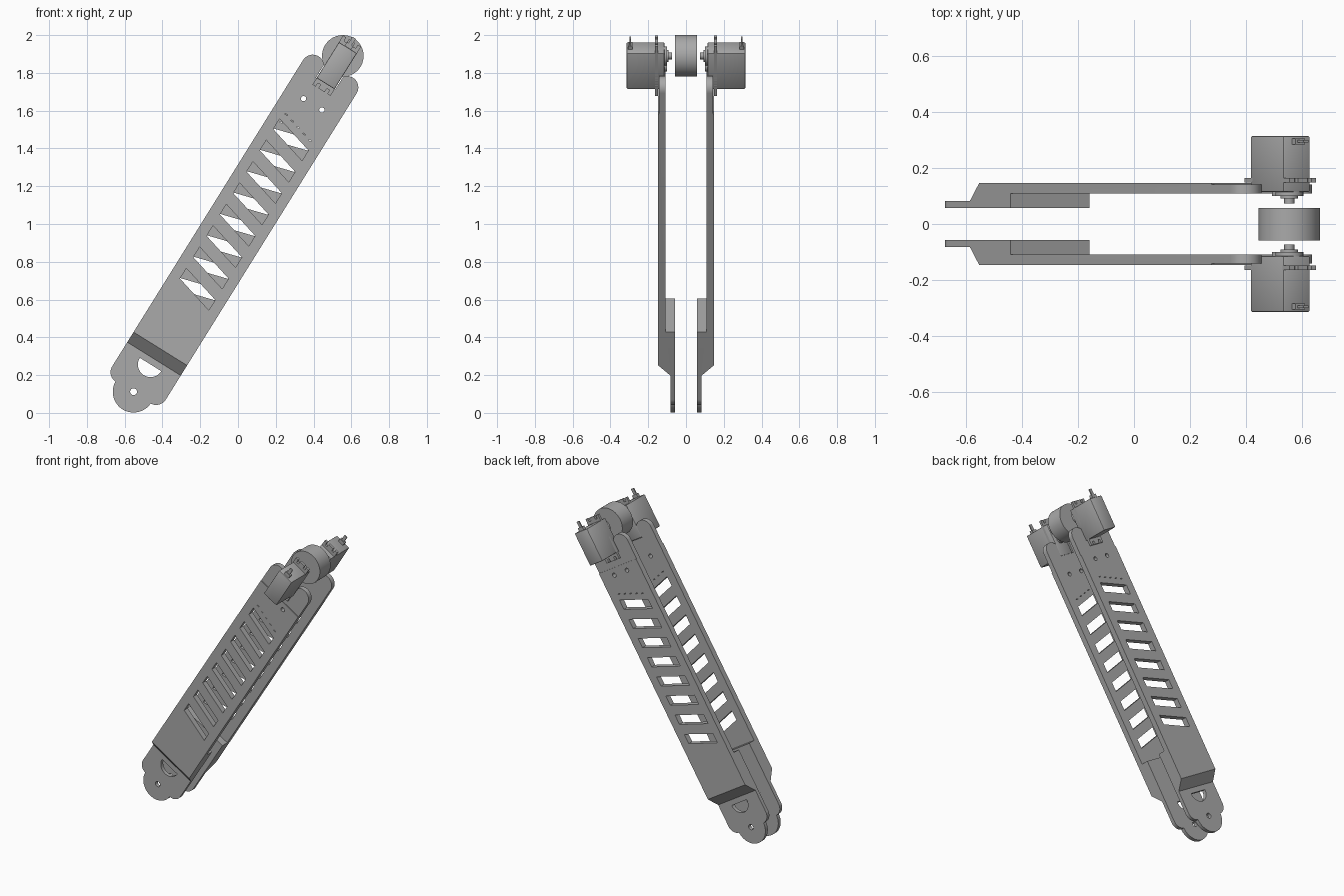
import bpy, bmesh, math
from mathutils import Matrix, Vector

if "Cube" in bpy.data.objects:
    bpy.data.objects.remove(bpy.data.objects["Cube"], do_unlink=True)

grey = bpy.data.materials.new("plain_grey")
grey.use_nodes = True
colour = (0.4, 0.4, 0.4, 1)
grey.diffuse_color = colour
grey.node_tree.nodes["Principled BSDF"].inputs["Base Color"].default_value = colour

# Arm frame: u along the arm from the lower pivot, w across it, d outward
LOW, HIGH = Vector((-0.553, 0, 0.112)), Vector((0.555, 0, 1.89))
U = (HIGH - LOW).normalized()
D = Vector((0, -1, 0))
W = D.cross(U)
LENGTH = (HIGH - LOW).length
HALF = 0.167


def frame(side):
    m = Matrix((U, W * side, D * side)).transposed().to_4x4()
    m.translation = LOW
    return m


def arc(cx, cy, r, start, end, n=16):
    steps = [math.radians(start + (end - start) * i / n) for i in range(n + 1)]
    return [(cx + r * math.cos(a), cy + r * math.sin(a)) for a in steps]


def circle(cx, cy, r, n=32):
    return arc(cx, cy, r, 0, 360, n)[:-1]


def rect(u0, u1, w0, w1):
    return [(u0, w0), (u1, w0), (u1, w1), (u0, w1)]


def prism(bm, points, lo, hi, across=False):
    """Extrude an outline along d, or a side profile across w."""
    def put(p, h):
        return (p[0], h, p[1]) if across else (p[0], p[1], h)
    a = [bm.verts.new(put(p, lo)) for p in points]
    b = [bm.verts.new(put(p, hi)) for p in points]
    bm.faces.new(a)
    bm.faces.new(b[::-1])
    for i in range(len(a)):
        j = (i + 1) % len(a)
        bm.faces.new((a[i], b[i], b[j], a[j]))


def make(name, *solids):
    bm = bmesh.new()
    for s in solids:
        prism(bm, *s)
    bmesh.ops.recalc_face_normals(bm, faces=bm.faces[:])
    mesh = bpy.data.meshes.new(name)
    bm.to_mesh(mesh)
    bm.free()
    mesh.materials.append(grey)
    ob = bpy.data.objects.new(name, mesh)
    bpy.context.scene.collection.objects.link(ob)
    return ob


def bake(ob):
    graph = bpy.context.evaluated_depsgraph_get()
    mesh = bpy.data.meshes.new_from_object(ob.evaluated_get(graph))
    ob.modifiers.clear()
    ob.data = mesh


def boolean(ob, tool, operation):
    mod = ob.modifiers.new("cut", "BOOLEAN")
    mod.operation, mod.object, mod.solver = operation, tool, "EXACT"
    bake(ob)
    bpy.data.objects.remove(tool, do_unlink=True)


def smooth(ob):
    bpy.ops.object.select_all(action="DESELECT")
    ob.select_set(True)
    bpy.context.view_layer.objects.active = ob
    bpy.ops.object.shade_smooth_by_angle(angle=math.radians(30))


def place_pair(ob, name):
    smooth(ob)
    twin = ob.copy()
    bpy.context.scene.collection.objects.link(twin)
    ob.name, twin.name = "front_" + name, "back_" + name
    ob.matrix_world, twin.matrix_world = frame(1), frame(-1)


# Arm plate: lobed outline, forked at the top to hold the motor
half = (arc(0, 0, 0.11, 180, 93) + arc(0.055, 0.107, 0.06, 176, 90)
        + arc(1.965, 0.107, 0.06, 90, -51) + [(1.922, 0.06)])
outline = half + [(u, -w) for u, w in half[:0:-1]]
plate = make("arm_plate", (outline, 0, 0.2))

# Side profile: thin lower tab, ramp, thick foot, long thin plate
profile = [(-0.2, 0.057), (0.478, 0.057), (0.478, 0.109), (2.2, 0.109), (2.2, 0.142),
           (1.838, 0.142), (1.838, 0.147), (0.268, 0.147), (0.205, 0.083), (-0.2, 0.083)]
boolean(plate, make("side_profile", (profile, -0.3, 0.3, True)), "INTERSECT")

# Openings: pivot hole, half-round window, screw holes, slanted slots, tiny slits
cuts = [circle(0, 0, 0.018), arc(0.17, 0, 0.067, 90, 270, 24),
        circle(1.793, 0.057, 0.014, 20), circle(1.793, -0.057, 0.014, 20)]
SLANT = 0.28
SLOTS = 8
for i in range(SLOTS):
    u = 0.64 + 0.933 * i / (SLOTS - 1)
    cuts.append([(u + SLANT * w + h, w) for w, h in
                 ((-0.11, -0.032), (-0.11, 0.032), (0.108, 0.032), (0.108, -0.032))])
for i in range(5):
    w = -0.09 + 0.045 * i
    u = 1.648 + SLANT * w
    cuts.append(rect(u - 0.002, u + 0.002, w - 0.008, w + 0.008))
boolean(plate, make("openings", *[(c, 0, 0.3) for c in cuts]), "DIFFERENCE")
place_pair(plate, "arm_plate")

# Motor case with softened edges
case = make("motor_case", (rect(1.922, 2.146, -0.056, 0.056), 0.114, 0.315))
bevel = case.modifiers.new("bevel", "BEVEL")
bevel.width, bevel.segments = 0.006, 2
bake(case)
place_pair(case, "motor_case")

# Mounting flange with open screw notches at both ends
a, b, n, g = 1.881, 2.187, 0.022, 0.008
end = [(-0.056, 0), (-0.028 - g, 0), (-0.028 - g, n), (-0.028 + g, n), (-0.028 + g, 0),
       (0.028 - g, 0), (0.028 - g, n), (0.028 + g, n), (0.028 + g, 0), (0.056, 0)]
flange = [(a + h, w) for w, h in end] + [(b - h, w) for w, h in end[::-1]]
place_pair(make("flange", (flange, 0.148, 0.164)), "motor_flange")

# Gear housing and output shaft facing the wheel
place_pair(make("gears", (circle(LENGTH, 0, 0.05), 0.1, 0.116),
                (circle(2.03, 0, 0.028), 0.1, 0.116)), "gear_housing")
place_pair(make("shaft", (circle(LENGTH, 0, 0.032, 24), 0.092, 0.102),
                (circle(LENGTH, 0, 0.018, 24), 0.074, 0.094)), "output_shaft")

# Cable boot and wire leaving the top of the motor
place_pair(make("boot", (rect(2.14, 2.168, -0.02, 0.02), 0.284, 0.306),
                (rect(2.165, 2.208, -0.011, 0.011), 0.292, 0.3)), "motor_cable")

# Wheel between the two arms
wheel = make("wheel", (circle(LENGTH, 0, 0.11, 64), -0.057, 0.059))
wheel.matrix_world = frame(1)
smooth(wheel)
